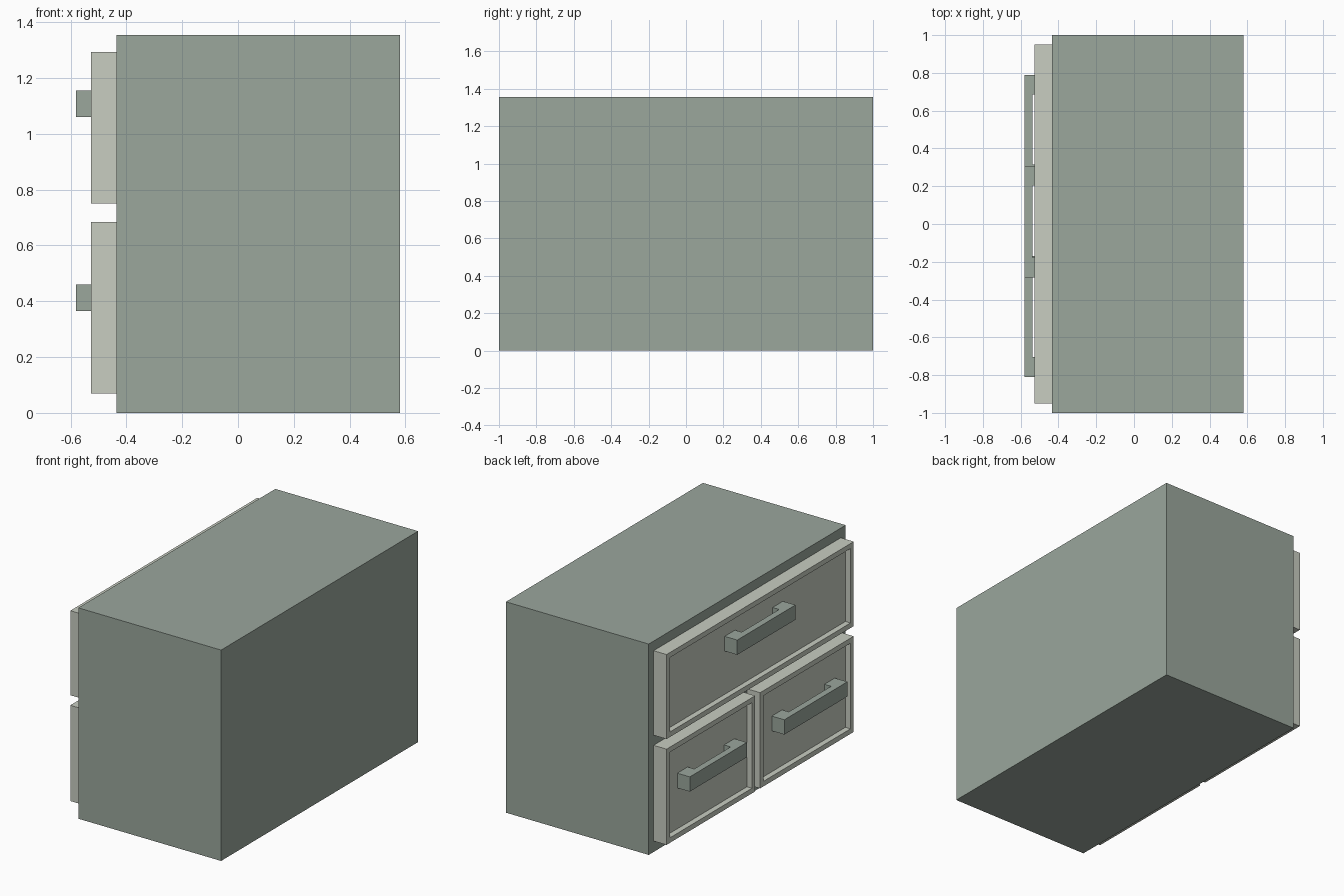
import bpy
import bmesh
from mathutils import Vector

default = bpy.data.objects.get("Cube")
if default:
    bpy.data.objects.remove(default, do_unlink=True)


def make_material(name, rgb):
    mat = bpy.data.materials.new(name)
    mat.use_nodes = True
    mat.diffuse_color = (*rgb, 1)
    mat.node_tree.nodes["Principled BSDF"].inputs["Base Color"].default_value = (*rgb, 1)
    return mat


sage = make_material("sage_green", (0.325, 0.385, 0.335))
cream = make_material("pale_cream", (0.58, 0.61, 0.535))


def add_box(bm, x, y, z):
    """Add a box spanning the three (low, high) ranges."""
    made = bmesh.ops.create_cube(bm, size=1)["verts"]
    for v in made:
        v.co = Vector([(lo + hi) / 2 + c * (hi - lo)
                       for c, (lo, hi) in zip(v.co, (x, y, z))])


def finish(bm, name, mat):
    mesh = bpy.data.meshes.new(name)
    bm.to_mesh(mesh)
    bm.free()
    mesh.materials.append(mat)
    obj = bpy.data.objects.new(name, mesh)
    bpy.context.collection.objects.link(obj)


BODY_X, DRAWER_X, HANDLE_X = -0.435, -0.527, -0.58
RIM, RECESS = 0.046, 0.036
BAR, POST = 0.042, 0.105


def drawer(name, y, z):
    """Drawer front with a raised rim around a sunken panel."""
    bm = bmesh.new()
    add_box(bm, (DRAWER_X, BODY_X), y, z)
    bm.normal_update()
    face = [f for f in bm.faces if f.normal.x < -0.9]
    bmesh.ops.inset_individual(bm, faces=face, thickness=RIM)
    panel = bmesh.ops.extrude_discrete_faces(bm, faces=face)["faces"]
    bmesh.ops.translate(bm, verts=panel[0].verts[:], vec=(RECESS, 0, 0))
    bmesh.ops.recalc_face_normals(bm, faces=bm.faces[:])
    finish(bm, name, cream)


def handle(name, y, z):
    """Square bar standing on two posts."""
    bm = bmesh.new()
    back = HANDLE_X + BAR
    add_box(bm, (HANDLE_X, back), y, z)
    for post in ((y[0], y[0] + POST), (y[1] - POST, y[1])):
        add_box(bm, (back, DRAWER_X + RECESS), post, z)
    finish(bm, name, sage)


# Cabinet body
body = bmesh.new()
add_box(body, (BODY_X, 0.58), (-1, 1), (0, 1.355))
finish(body, "cabinet_body", sage)

# One wide drawer above two narrow ones
LOW_Z, LOW_GRIP = (0.07, 0.685), (0.365, 0.46)
drawer("top_drawer", (-0.95, 0.95), (0.75, 1.293))
handle("top_handle", (-0.283, 0.308), (1.06, 1.155))
drawer("lower_drawer_a", (0.05, 0.95), LOW_Z)
handle("lower_handle_a", (0.21, 0.79), LOW_GRIP)
drawer("lower_drawer_b", (-0.95, 0.0), LOW_Z)
handle("lower_handle_b", (-0.81, -0.17), LOW_GRIP)
